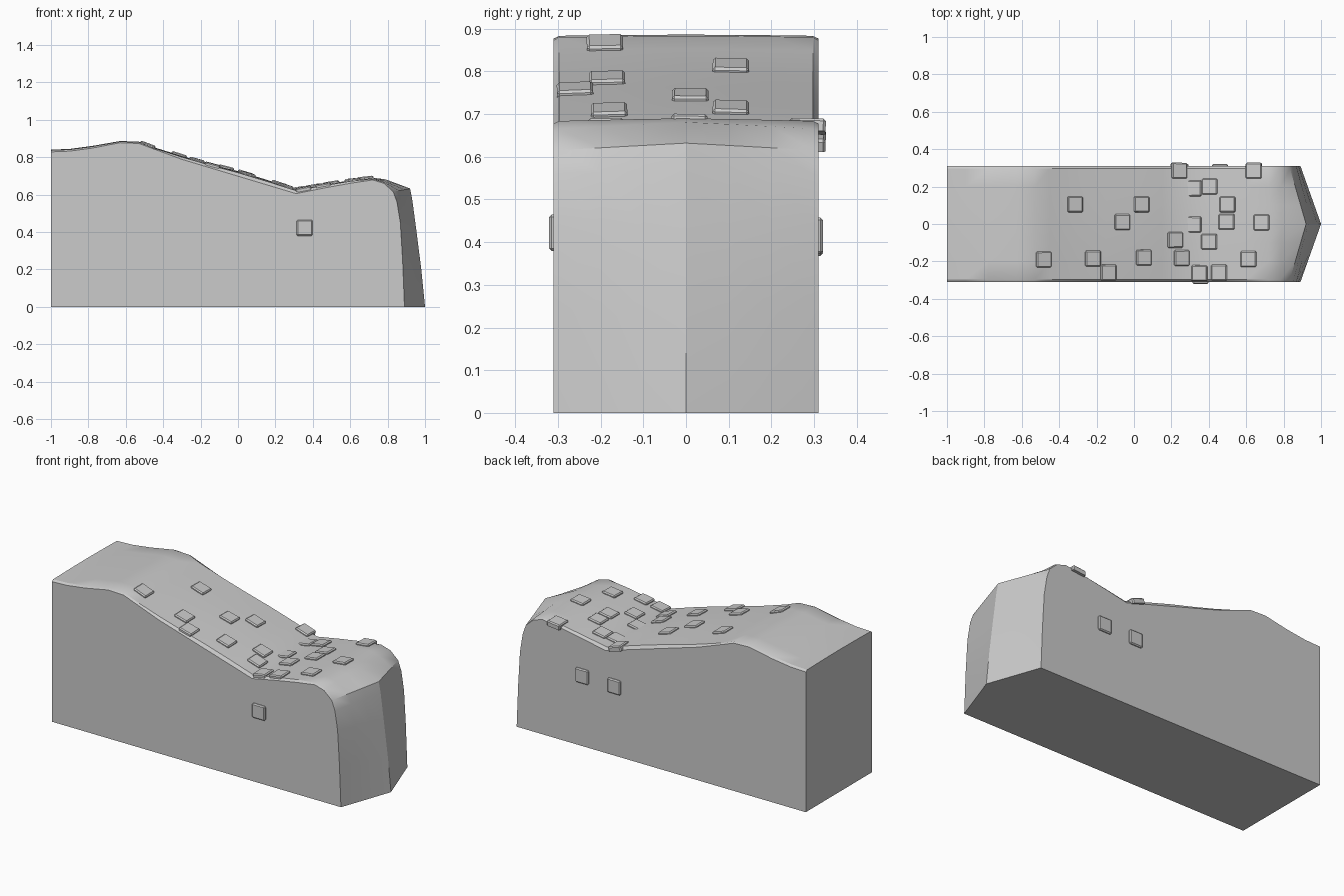
import bpy, bmesh
from mathutils import Vector, Matrix
from mathutils.bvhtree import BVHTree

if "Cube" in bpy.data.objects:
    bpy.data.objects.remove(bpy.data.objects["Cube"])

# Outlines (x, z): along the top, then down the pointed nose
edge = [(-1, .828), (-.9, .832), (-.78, .848), (-.63, .877), (-.53, .873), (-.45, .838),
        (-.3, .788), (-.15, .742), (0, .698), (.15, .653), (.31, .605), (.45, .633), (.6, .66),
        (.72, .678), (.78, .66), (.83, .615), (.85, .56), (.868, .45), (.88, .25), (.89, 0)]
mid = [(-1, .84), (-.9, .844), (-.78, .86), (-.63, .886), (-.53, .883), (-.45, .853),
       (-.3, .806), (-.15, .764), (0, .725), (.15, .68), (.31, .628), (.45, .652), (.6, .676),
       (.72, .69), (.79, .681), (.92, .632), (.932, .57), (.952, .42), (.98, .2), (1, 0)]
rows = [-.31, -.297, -.2, -.1, 0, .1, .2, .297, .31]
top_weight = {.31: 0, .297: .7, .2: .85, .1: .96, 0: 1}
HALF = .31

# Main rock block
bm = bmesh.new()
grid = []
for y in rows:
    line = []
    for i, (e, m) in enumerate(zip(edge, mid)):
        nose = 1 - abs(y) / HALF
        blend = min(max((i - 12) / 3, 0), 1)
        w = top_weight[abs(y)] * (1 - blend) + nose * blend
        line.append(bm.verts.new((e[0] + (m[0] - e[0]) * w, y, e[1] + (m[1] - e[1]) * w)))
    grid.append(line)
for a, b in zip(grid, grid[1:]):
    for i in range(len(edge) - 1):
        bm.faces.new((a[i], a[i + 1], b[i + 1], b[i]))
front_low = bm.verts.new((-1, -HALF, 0))
back_low = bm.verts.new((-1, HALF, 0))
bm.faces.new([front_low] + grid[0][::-1])
bm.faces.new([back_low] + grid[-1])
bm.faces.new([front_low, back_low] + [g[0] for g in grid[::-1]])
bm.faces.new([front_low, back_low] + [g[-1] for g in grid[::-1]])
bmesh.ops.triangulate(bm, faces=[f for f in bm.faces if len(f.verts) > 4])
bmesh.ops.recalc_face_normals(bm, faces=bm.faces)
mesh = bpy.data.meshes.new("rock_block")
bm.to_mesh(mesh)
surface = BVHTree.FromBMesh(bm)
bm.free()
block = bpy.data.objects.new("rock_block", mesh)
bpy.context.collection.objects.link(block)
mesh.shade_smooth()
mesh.set_sharp_from_angle(angle=.5)


def stone(origin, direction, name):
    """Place a bevelled square stone where a ray meets the block."""
    hit, normal, _, _ = surface.ray_cast(Vector(origin), Vector(direction))
    if hit is None:
        return
    x_axis = (Vector((1, 0, 0)) - normal * normal.x).normalized()
    rot = Matrix((x_axis, normal.cross(x_axis), normal)).transposed()
    b = bmesh.new()
    bmesh.ops.create_cube(b, size=1)
    for v in b.verts:
        v.co = Vector((v.co.x * .085, v.co.y * .085, v.co.z * .03))
    rim = [e for e in b.edges if max(v.co.z for v in e.verts) > 0]
    bmesh.ops.bevel(b, geom=rim, offset=.006, segments=1, affect='EDGES')
    me = bpy.data.meshes.new(name)
    b.to_mesh(me)
    b.free()
    ob = bpy.data.objects.new(name, me)
    ob.matrix_world = Matrix.Translation(hit - normal * .004) @ rot.to_4x4()
    bpy.context.collection.objects.link(ob)


# Stones on top
for x, y in [(-.315, .105), (-.063, .01), (.04, .105), (-.483, -.19), (-.22, -.185),
             (-.137, -.26), (.052, -.18), (.22, -.085), (.255, -.182), (.242, .285),
             (.32, .19), (.405, .2), (.5, .105), (.495, .012), (.318, -.003),
             (.402, -.095), (.682, .008), (.64, .285), (.612, -.188), (.455, -.26),
             (.35, -.263)]:
    stone((x, y, 2), (0, 0, -1), "top_stone")

# Stones on the sides
for x, z, side in [(.356, .422, -1), (.25, .41, 1), (.46, .415, 1)]:
    stone((x, 2 * side, z), (0, -side, 0), "side_stone")
